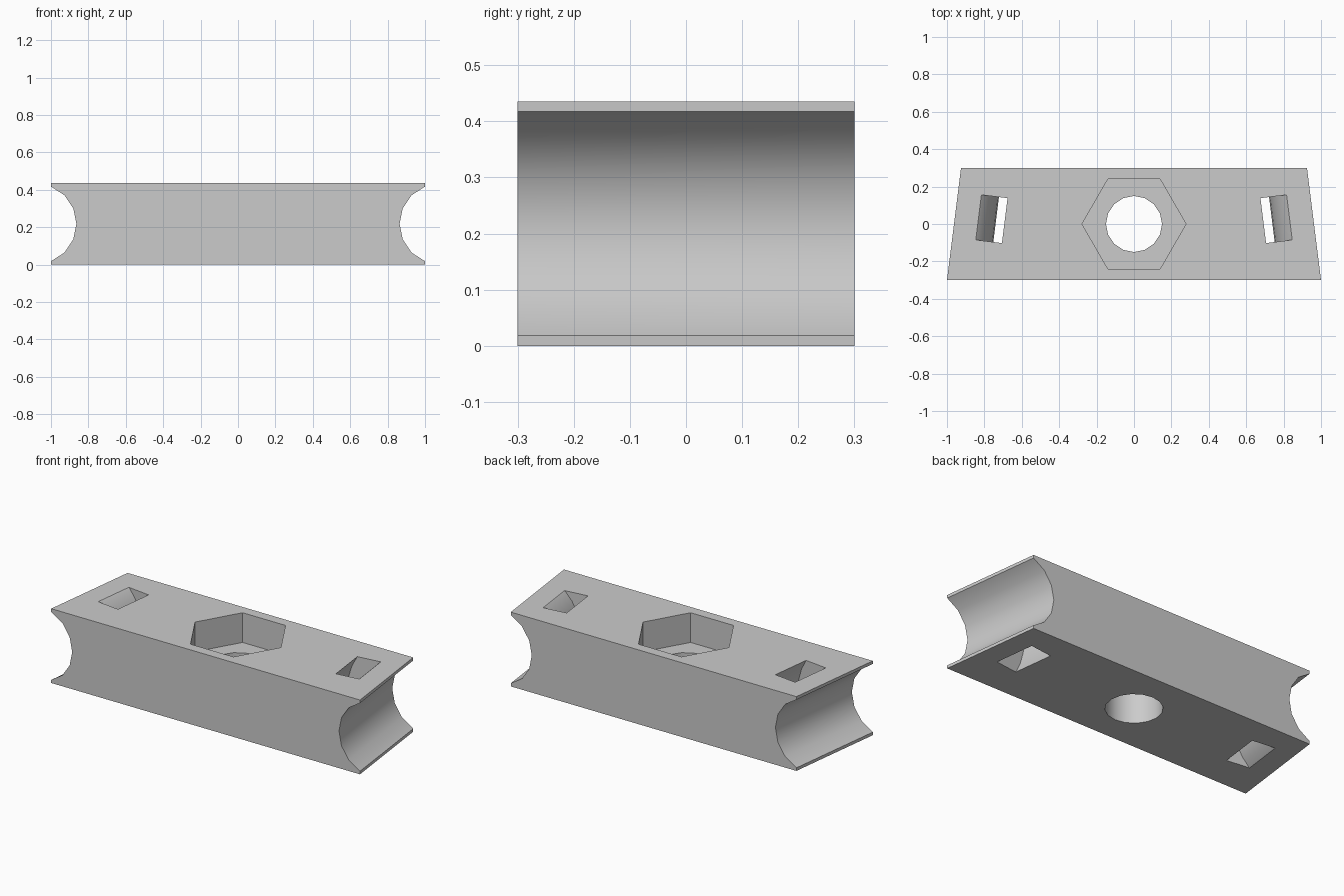
import bpy, bmesh, math

cube = bpy.data.objects.get("Cube")
if cube:
    bpy.data.objects.remove(cube, do_unlink=True)

HEIGHT = 0.435
MID = HEIGHT / 2
HALF_DEPTH = 0.3
TAPER = 0.125            # inward slope of each end per unit of y
ANGLE = math.atan(TAPER)

grey = bpy.data.materials.new("light grey")
grey.use_nodes = True
colour = (0.6, 0.6, 0.6, 1)
grey.diffuse_color = colour
grey.node_tree.nodes["Principled BSDF"].inputs["Base Color"].default_value = colour


def loft(name, first, second):
    """Closed solid between two matching outlines."""
    bm = bmesh.new()
    a = [bm.verts.new(p) for p in first]
    b = [bm.verts.new(p) for p in second]
    bm.faces.new(a)
    bm.faces.new(b)
    for i in range(len(a)):
        j = (i + 1) % len(a)
        bm.faces.new((a[i], a[j], b[j], b[i]))
    bmesh.ops.recalc_face_normals(bm, faces=bm.faces)
    mesh = bpy.data.meshes.new(name)
    bm.to_mesh(mesh)
    bm.free()
    mesh.materials.append(grey)
    obj = bpy.data.objects.new(name, mesh)
    bpy.context.collection.objects.link(obj)
    return obj


def prism(name, radius, sides, z0, z1):
    ring = [(radius * math.cos(math.tau * i / sides),
             radius * math.sin(math.tau * i / sides)) for i in range(sides)]
    return loft(name, [(x, y, z0) for x, y in ring], [(x, y, z1) for x, y in ring])


def slot(name, side):
    """Curved strap channel concentric with the end groove."""
    cx, cy, length = 1.035, 0.061, 0.2425
    steps = [math.radians(11.25 * i) for i in range(-6, 7)]
    arc = [(0.3 * math.cos(t), 0.3 * math.sin(t)) for t in steps]
    arc += [(0.41 * math.cos(t), 0.41 * math.sin(t)) for t in reversed(steps)]
    c, s = math.cos(ANGLE), math.sin(ANGLE)

    def place(v):
        return [(side * (cx - u * c - v * s), cy - u * s + v * c, MID + w)
                for u, w in arc]
    return loft(name, place(-length / 2), place(length / 2))


# Tapered body with a concave groove along each end
groove = [(1.08 - 0.216 * math.cos(t), MID + 0.216 * math.sin(t))
          for t in (math.radians(22.5 * i) for i in range(-3, 4))]
groove[0] = (1, groove[0][1])
groove[-1] = (1, groove[-1][1])
right_end = [(1, 0)] + groove + [(1, HEIGHT)]
outline = right_end + [(-x, z) for x, z in reversed(right_end)]
inset = TAPER * 2 * HALF_DEPTH
body = loft("clamp_block",
            [(x, -HALF_DEPTH, z) for x, z in outline],
            [(x - math.copysign(inset, x), HALF_DEPTH, z) for x, z in outline])

# Nut recess, bolt hole and two strap slots
cutters = [prism("nut_recess_cutter", 0.278, 6, HEIGHT - 0.174, HEIGHT + 0.1),
           prism("bolt_hole_cutter", 0.15, 16, -0.1, HEIGHT + 0.05),
           slot("left_slot_cutter", 1),
           slot("right_slot_cutter", -1)]

bpy.ops.object.select_all(action="DESELECT")
bpy.context.view_layer.objects.active = body
body.select_set(True)
for cutter in cutters:
    cutter.hide_render = True
    mod = body.modifiers.new(cutter.name, "BOOLEAN")
    mod.operation = "DIFFERENCE"
    mod.solver = "EXACT"
    mod.object = cutter
    bpy.ops.object.modifier_apply(modifier=mod.name)
for cutter in cutters:
    bpy.data.objects.remove(cutter, do_unlink=True)

bpy.ops.object.shade_smooth_by_angle(angle=math.radians(30))
